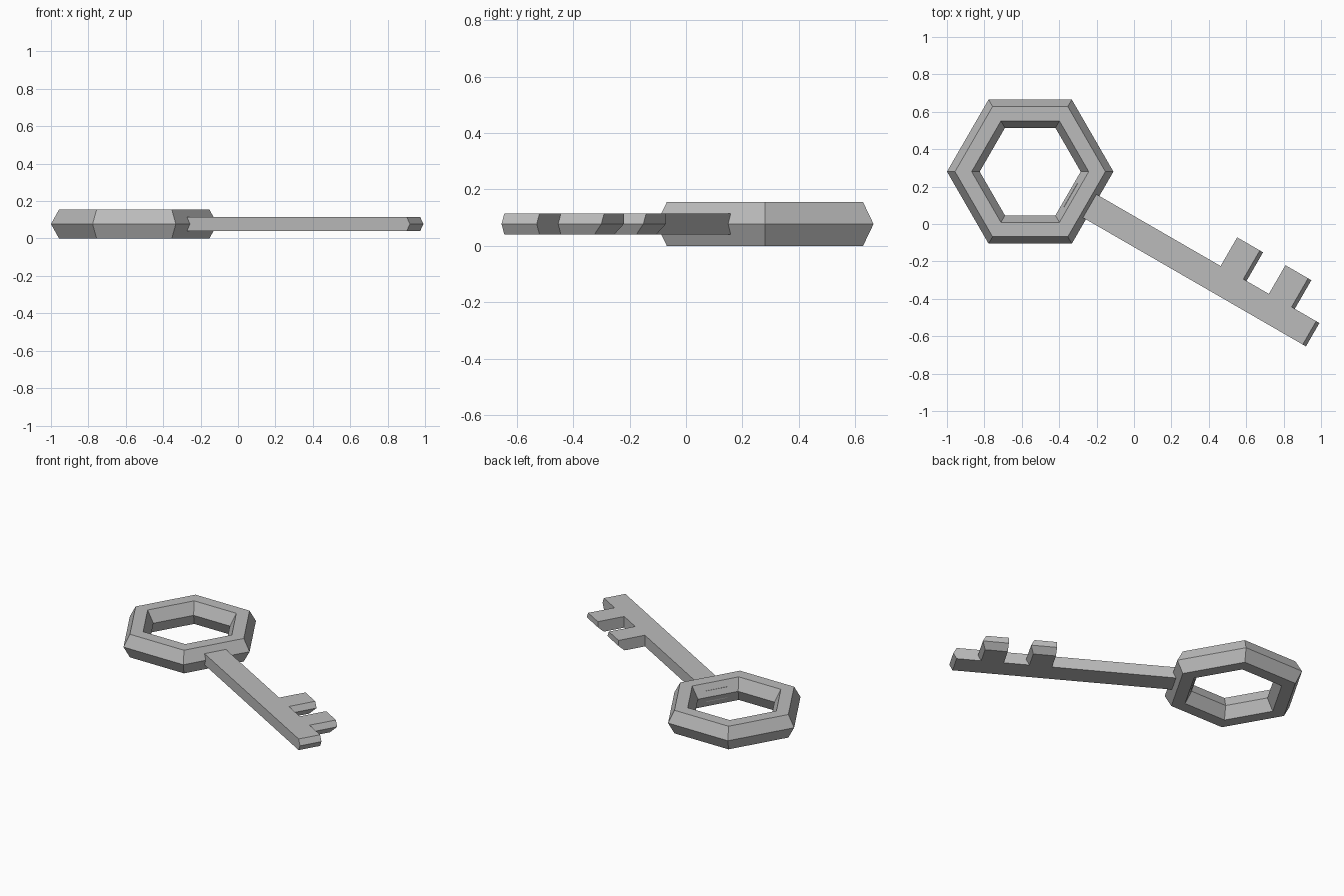
import bpy, bmesh, math
from mathutils import Matrix

if "Cube" in bpy.data.objects:
    bpy.data.objects.remove(bpy.data.objects["Cube"])

metal = bpy.data.materials.new("grey_metal")
metal.diffuse_color = (0.5, 0.5, 0.5, 1)
metal.use_nodes = True
metal.node_tree.nodes["Principled BSDF"].inputs["Base Color"].default_value = metal.diffuse_color
CENTRE = (-0.555, 0.28, 0.0)   # middle of the bow
MID = 0.0775                   # half height of the bow


def finish(name, bm, turn=0.0):
    bmesh.ops.recalc_face_normals(bm, faces=bm.faces)
    mesh = bpy.data.meshes.new(name)
    bm.to_mesh(mesh)
    bm.free()
    mesh.materials.append(metal)
    mesh.transform(Matrix.Translation(CENTRE) @ Matrix.Rotation(turn, 4, 'Z'))
    obj = bpy.data.objects.new(name, mesh)
    bpy.context.collection.objects.link(obj)


def bridge(bm, a, b):
    n = len(a)
    for i in range(n):
        j = (i + 1) % n
        bm.faces.new((a[i], a[j], b[j], b[i]))


# Bow: six-sided ring with a six-sided section (radius, height)
section = [(0.445, MID), (0.402, 2 * MID), (0.313, 2 * MID),
           (0.27, MID), (0.313, 0), (0.402, 0)]
bm = bmesh.new()
rings = []
for k in range(6):
    a = k * math.pi / 3
    rings.append([bm.verts.new((r * math.cos(a), r * math.sin(a), z))
                  for r, z in section])
for k in range(6):
    bridge(bm, rings[k], rings[(k + 1) % 6])
finish("bow", bm)

# Shaft and teeth: (along, across, ridge on forward ends, chamfer under tooth tips)
RIDGE, CHAMFER, HALF, TIP = 0.02, 0.04, 0.072, 0.249
outline = [(0.25, -HALF, 0, 0), (1.744, -HALF, RIDGE, 0), (1.744, HALF, RIDGE, 0)]
for start, end in ((1.432, 1.592), (1.134, 1.294)):
    outline += [(end, HALF, RIDGE, 0), (end, TIP, RIDGE, CHAMFER),
                (start, TIP, 0, CHAMFER), (start, HALF, 0, 0)]
outline.append((0.25, HALF, 0, 0))

bm = bmesh.new()
bottom = [bm.verts.new((u - r, v - c, 0.04)) for u, v, r, c in outline]
middle = [bm.verts.new((u, v, MID)) for u, v, r, c in outline]
top = [bm.verts.new((u - r, v, 0.115)) for u, v, r, c in outline]
bridge(bm, bottom, middle)
bridge(bm, middle, top)
bm.faces.new(top)
bm.faces.new(bottom[::-1])
finish("shaft_with_teeth", bm, math.radians(-30))
